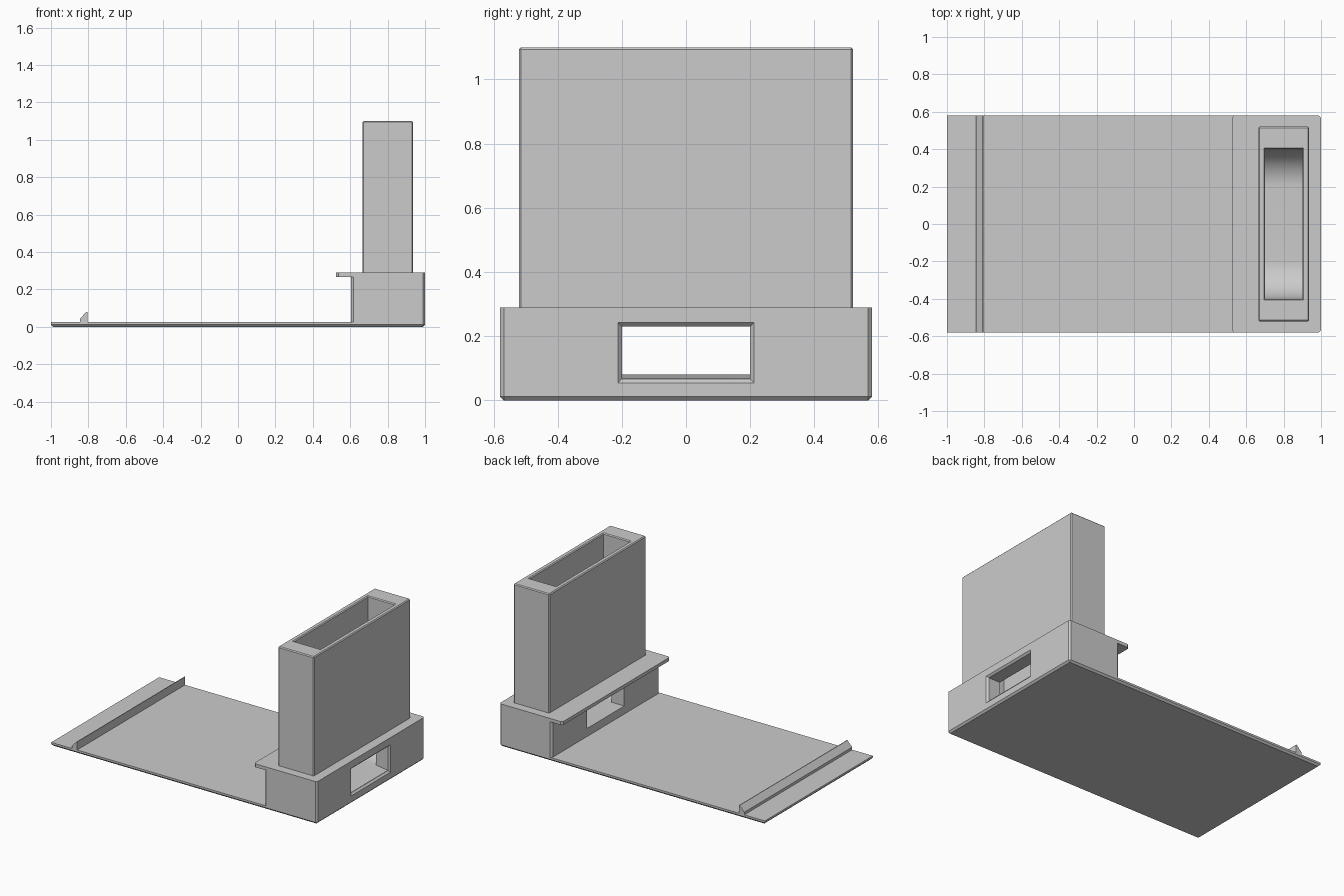
import bpy, bmesh, math
from mathutils import Vector

if "Cube" in bpy.data.objects:
    bpy.data.objects.remove(bpy.data.objects["Cube"])

grey = bpy.data.materials.new("plain grey")
grey.use_nodes = True
GREY = (0.6, 0.6, 0.6, 1)
grey.diffuse_color = GREY
grey.node_tree.nodes["Principled BSDF"].inputs["Base Color"].default_value = GREY


def finish(name, bm):
    bmesh.ops.recalc_face_normals(bm, faces=bm.faces)
    mesh = bpy.data.meshes.new(name)
    bm.to_mesh(mesh)
    bm.free()
    mesh.materials.append(grey)
    obj = bpy.data.objects.new(name, mesh)
    bpy.context.collection.objects.link(obj)
    return obj


def box(name, x, y, z, bevel=0, pick=None):
    """Box symmetric in y; chamfers the edges chosen by pick(middle, direction)."""
    bm = bmesh.new()
    bmesh.ops.create_cube(bm, size=1)
    for v in bm.verts:
        v.co = Vector((x[v.co.x > 0], y if v.co.y > 0 else -y, z[v.co.z > 0]))
    if pick:
        edges = [e for e in bm.edges
                 if pick((e.verts[0].co + e.verts[1].co) / 2, e.verts[0].co - e.verts[1].co)]
        bmesh.ops.bevel(bm, geom=edges, offset=bevel, segments=1, affect='EDGES')
    return finish(name, bm)


def prism(name, start, end):
    """Solid between two matching outlines; differing sizes give a taper."""
    bm = bmesh.new()
    a = [bm.verts.new(p) for p in start]
    b = [bm.verts.new(p) for p in end]
    bm.faces.new(a)
    bm.faces.new(b[::-1])
    for i in range(len(a)):
        j = (i + 1) % len(a)
        bm.faces.new((a[i], b[i], b[j], a[j]))
    return finish(name, bm)


def along_y(name, profile, y):
    return prism(name, [(px, -y, pz) for px, pz in profile], [(px, y, pz) for px, pz in profile])


def upright(mid, d):
    return abs(d.z) > 0.01


# Base plate: chamfered underneath and at the two corners below the block
W = 0.58
plate = box("base_plate", (-1, 1), W, (0, 0.025), 0.012,
            lambda m, d: m.z < 0.001 or (upright(m, d) and m.x > 0))

# Stop ridge near the far end
along_y("stop_ridge", [(-0.845, 0.025), (-0.845, 0.043), (-0.81, 0.08),
                       (-0.805, 0.08), (-0.805, 0.025)], W)

# Block, its overhanging top slab and the tower
block = box("outlet_block", (0.605, 1), W, (0.025, 0.267), 0.012, upright)
slab = box("overhanging_slab", (0.525, 1), W, (0.267, 0.29), 0.012, upright)
tower = box("hopper_tower", (0.665, 0.935), 0.52, (0.29, 1.1), 0.006,
            lambda m, d: upright(m, d) or m.z > 1)

# Cavity with a rounded floor
half = [(0.2 + 0.2 * math.sin(t), 0.28 - 0.2 * math.cos(t))
        for t in (math.pi / 2 * i / 16 for i in range(17))] + [(0.4, 1.2)]
outline = half + [(-y, z) for y, z in reversed(half)]
cavity = prism("cavity_cutter", [(0.7, y, z) for y, z in outline],
               [(0.9, y, z) for y, z in outline])

# Through window with a sloping outer sill and a flared outer rim
window = along_y("window_cutter", [(0.5, 0.08), (0.9, 0.08), (1.05, 0.06),
                                   (1.05, 0.23), (0.5, 0.23)], 0.2)


def rect(cx, cy, a, b):
    return [(cx - a, cy - b), (cx + a, cy - b), (cx + a, cy + b), (cx - a, cy + b)]


flare = prism("window_flare_cutter",
              [(0.988, y, z) for y, z in rect(0, 0.148, 0.2, 0.082)],
              [(1.012, y, z) for y, z in rect(0, 0.148, 0.224, 0.106)])
mouth = prism("mouth_flare_cutter",
              [(x, y, 1.094) for x, y in rect(0.8, 0, 0.1, 0.4)],
              [(x, y, 1.106) for x, y in rect(0.8, 0, 0.112, 0.412)])


def cut(obj, *cutters):
    bpy.context.view_layer.objects.active = obj
    for c in cutters:
        mod = obj.modifiers.new("cut", 'BOOLEAN')
        mod.operation = 'DIFFERENCE'
        mod.solver = 'EXACT'
        mod.object = c
        bpy.ops.object.modifier_apply(modifier=mod.name)


cut(block, cavity, window, flare)
cut(slab, cavity)
cut(tower, cavity, mouth)

for c in (cavity, window, flare, mouth):
    bpy.data.objects.remove(c)

# Smooth the rounded floor, keep all other edges crisp
bpy.ops.object.select_all(action='DESELECT')
for obj in (block, slab):
    obj.select_set(True)
bpy.context.view_layer.objects.active = block
bpy.ops.object.shade_smooth_by_angle(angle=math.radians(20))
